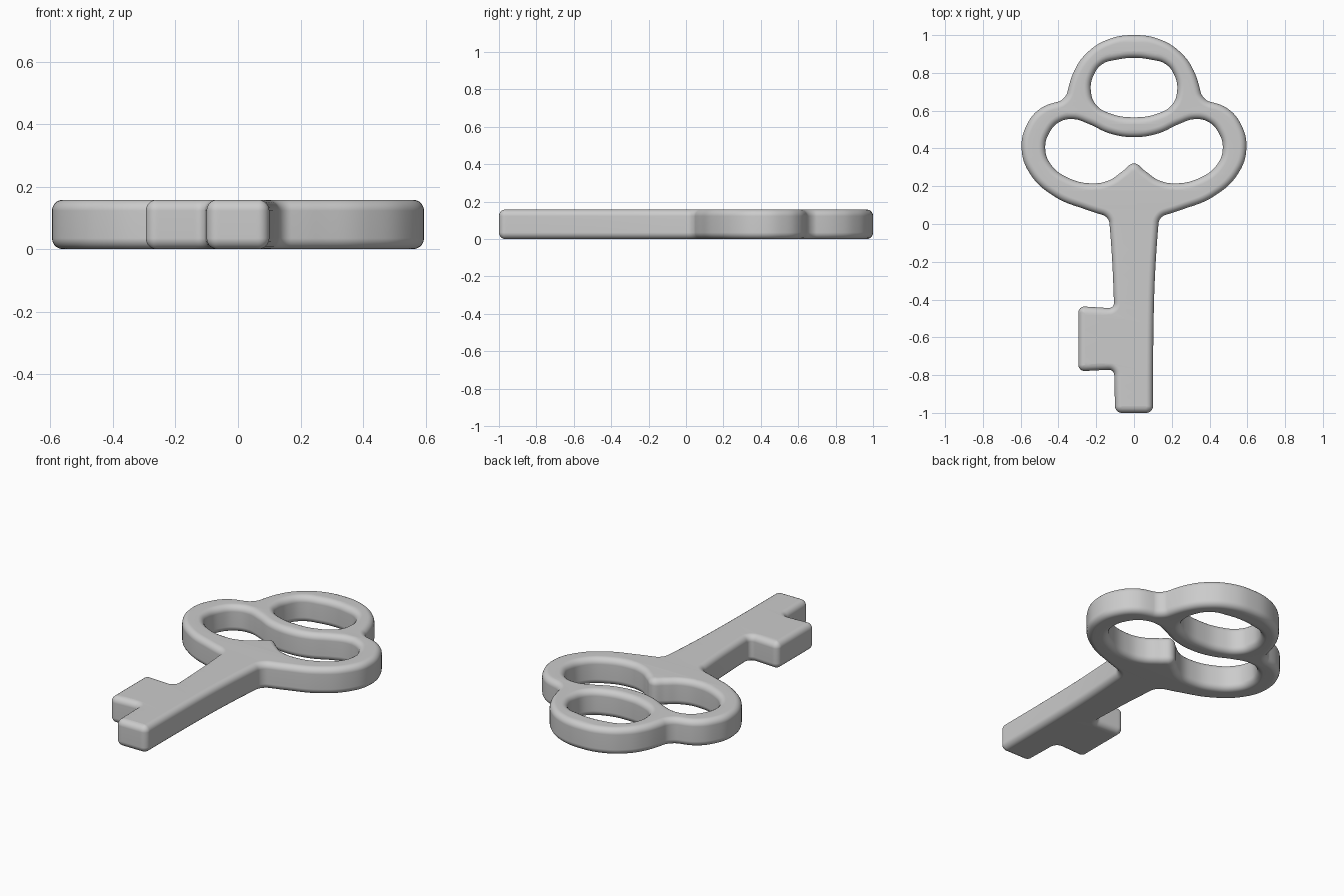
import bpy
from mathutils import Vector

cube = bpy.data.objects.get("Cube")
if cube:
    bpy.data.objects.remove(cube, do_unlink=True)

THICK, ROUND = 0.158, 0.035

steel = bpy.data.materials.new("grey metal")
steel.use_nodes = True
steel.diffuse_color = (0.6, 0.6, 0.6, 1)
steel.node_tree.nodes["Principled BSDF"].inputs["Base Color"].default_value = (0.6, 0.6, 0.6, 1)


def mirrored(half):
    """Close a right-hand half profile whose ends lie on the centre line."""
    return half + [(-p[0], *p[1:]) for p in reversed(half[1:-1])]


def add_loop(curve, pts):
    """Closed smooth loop; a third value in a point makes it a rounded corner of that radius."""
    knots = []
    for i, p in enumerate(pts):
        if len(p) == 2:
            knots.append((Vector((*p, 0)), None, None))
            continue
        c = Vector((p[0], p[1], 0))
        before = (Vector((*pts[i - 1][:2], 0)) - c).normalized()
        after = (Vector((*pts[(i + 1) % len(pts)][:2], 0)) - c).normalized()
        r = p[2]
        knots.append((c + before * r, c + before * r * 1.3, c + before * r * 0.45))
        knots.append((c + after * r, c + after * r * 0.45, c + after * r * 1.3))
    spline = curve.splines.new('BEZIER')
    spline.bezier_points.add(len(knots) - 1)
    spline.use_cyclic_u = True
    spline.resolution_u = 8
    for bp, (co, left, right) in zip(spline.bezier_points, knots):
        bp.co = co
        kind = 'AUTO' if left is None else 'FREE'
        bp.handle_left_type = bp.handle_right_type = kind
        if left is not None:
            bp.handle_left, bp.handle_right = left, right


# Outline: shaft side and bow lobes, right half from the shaft upwards
side = [(0.105, -0.45), (0.115, -0.2), (0.132, 0.037, 0.035),
        (0.25, 0.075), (0.42, 0.145), (0.55, 0.265), (0.595, 0.40),
        (0.565, 0.53), (0.49, 0.615), (0.365, 0.66, 0.035),
        (0.317, 0.81), (0.25, 0.905), (0.14, 0.976), (0, 1.0)]
bit = [(-0.105, -0.447, 0.03), (-0.295, -0.435, 0.035),
       (-0.295, -0.78, 0.035), (-0.105, -0.77, 0.03)]
left_side = [(-p[0], *p[1:]) for p in reversed(side[1:-1])]
outline = [(0.10, -1.0, 0.035)] + side + left_side + bit + [(-0.10, -1.0, 0.035)]

# Openings of the bow
lower_hole = mirrored([(0, 0.32), (0.06, 0.28), (0.13, 0.232), (0.22, 0.215),
                       (0.35, 0.245), (0.44, 0.315), (0.47, 0.40), (0.447, 0.485),
                       (0.395, 0.54), (0.32, 0.555), (0.24, 0.53), (0.13, 0.48), (0, 0.46)])
upper_hole = mirrored([(0, 0.565), (0.12, 0.583), (0.20, 0.63), (0.228, 0.70),
                       (0.213, 0.79), (0.165, 0.848), (0.09, 0.87), (0, 0.88)])

# Flat plate with rounded rims
curve = bpy.data.curves.new("key_profile", 'CURVE')
curve.dimensions = '2D'
curve.fill_mode = 'BOTH'
curve.extrude = THICK / 2 - ROUND
curve.bevel_depth = ROUND
curve.offset = -ROUND
curve.bevel_resolution = 4
for loop in (outline, lower_hole, upper_hole):
    add_loop(curve, loop)

key = bpy.data.objects.new("key", curve)
bpy.context.collection.objects.link(key)
key.location.z = THICK / 2
curve.materials.append(steel)

bpy.ops.object.select_all(action='DESELECT')
key.select_set(True)
bpy.context.view_layer.objects.active = key
bpy.ops.object.convert(target='MESH')

# Join the rims to the flat faces and smooth
weld = key.modifiers.new("weld", 'WELD')
weld.merge_threshold = 0.0005
bpy.ops.object.modifier_apply(modifier="weld")
bpy.ops.object.shade_smooth_by_angle(angle=0.7)
normals = key.modifiers.new("weighted_normals", 'WEIGHTED_NORMAL')
normals.keep_sharp = True
